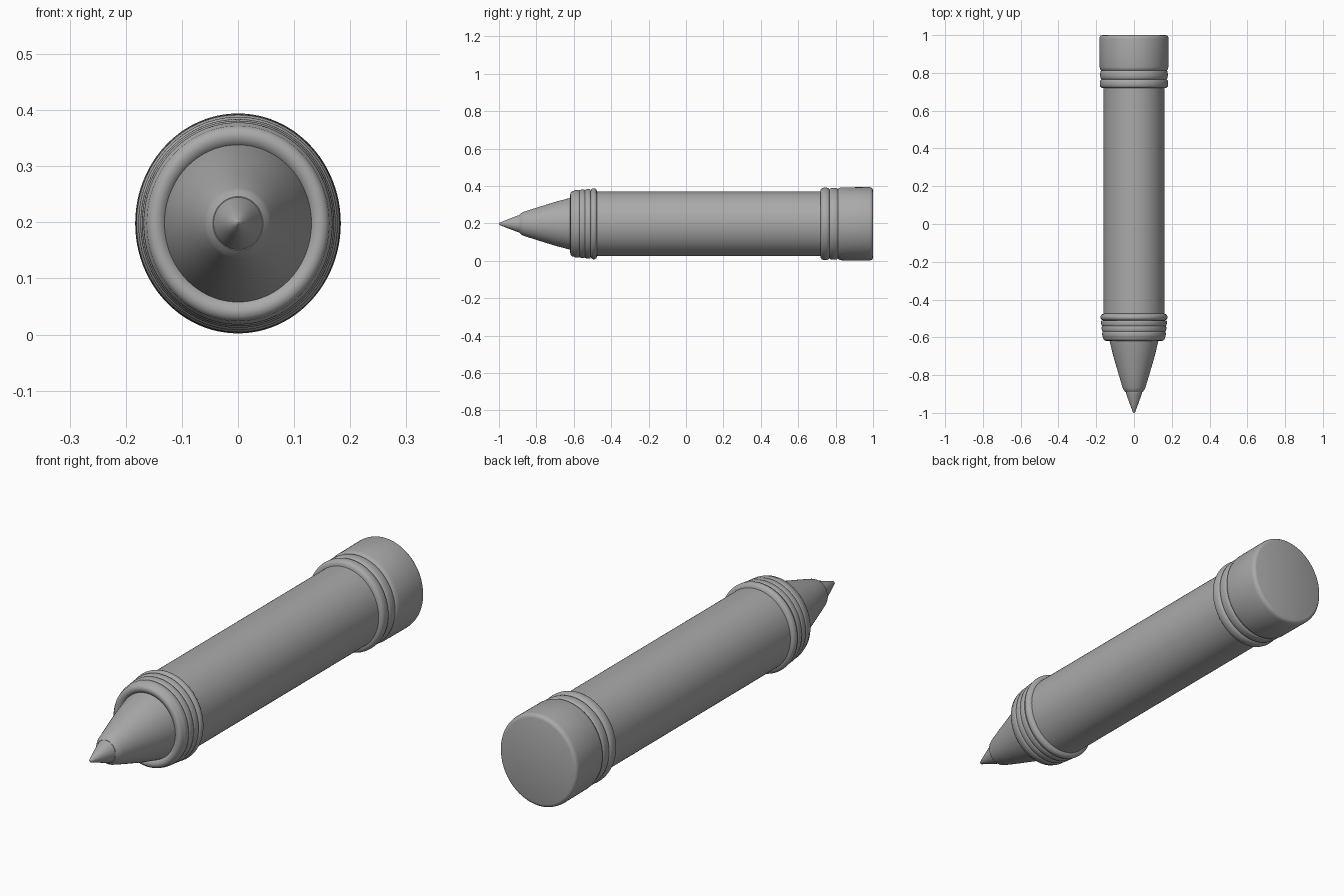
import bpy, bmesh, math

cube = bpy.data.objects.get("Cube")
if cube:
    bpy.data.objects.remove(cube, do_unlink=True)

SEGMENTS = 96
AXIS_Z = 0.198
SQUASH = 0.935  # slightly oval cross-section

grey = bpy.data.materials.new("plain_grey")
grey.use_nodes = True
colour = (0.4, 0.4, 0.4, 1)
grey.diffuse_color = colour
grey.node_tree.nodes["Principled BSDF"].inputs["Base Color"].default_value = colour


def lathe(name, profile):
    """Spin (y, radius) points around the long axis; close both ends."""
    bm = bmesh.new()
    rings = []
    for y, r in profile:
        rings.append([bm.verts.new((SQUASH * r * math.cos(a), y, AXIS_Z + r * math.sin(a)))
                      for a in (math.tau * i / SEGMENTS for i in range(SEGMENTS))])
    for a, b in zip(rings, rings[1:]):
        for i in range(SEGMENTS):
            j = (i + 1) % SEGMENTS
            bm.faces.new((a[i], a[j], b[j], b[i]))
    bm.faces.new(rings[0])
    bm.faces.new(rings[-1])
    bmesh.ops.recalc_face_normals(bm, faces=bm.faces)
    mesh = bpy.data.meshes.new(name)
    bm.to_mesh(mesh)
    bm.free()
    mesh.materials.append(grey)
    obj = bpy.data.objects.new(name, mesh)
    bpy.context.collection.objects.link(obj)
    bpy.ops.object.select_all(action="DESELECT")
    obj.select_set(True)
    bpy.context.view_layer.objects.active = obj
    bpy.ops.object.shade_smooth_by_angle(angle=math.radians(40))
    return obj


def bead(y0, y1, r0, r1, depth, steps=8):
    """Profile points of one rounded ridge between two grooves."""
    return [(y0 + (y1 - y0) * t,
             r0 + (r1 - r0) * t - depth * (1 - math.sqrt(max(0, 1 - (2 * t - 1) ** 2))))
            for t in (k / steps for k in range(steps + 1))]


# Barrel
lathe("barrel", [(-0.52, 0.172), (0.78, 0.172)])

# Sharpened cone and writing tip
lathe("cone", [(-0.89, 0.048), (-0.88, 0.058), (-0.868, 0.064), (-0.8, 0.086),
               (-0.7, 0.117), (-0.62, 0.138), (-0.58, 0.146)])
lathe("tip", [(-1, 0.002), (-0.995, 0.007), (-0.95, 0.025), (-0.9, 0.044),
              (-0.885, 0.048), (-0.86, 0.048)])

# Ridged front collar with a rounded lip
collar = [(-0.6, 0.135), (-0.613, 0.142), (-0.619, 0.155), (-0.617, 0.166), (-0.608, 0.174)]
for start, end, r in ((-0.6, -0.57, 0.18), (-0.57, -0.54, 0.183), (-0.54, -0.51, 0.186)):
    collar += bead(start, end, r - 0.001, r + 0.001, 0.004)
collar += bead(-0.51, -0.475, 0.191, 0.189, 0.016)
lathe("front_collar", collar)

# Two rounded bands ahead of the end cap
lathe("band_front", [(0.72, 0.165)] + bead(0.72, 0.768, 0.194, 0.194, 0.012) + [(0.768, 0.165)])
lathe("band_rear", [(0.765, 0.165)] + bead(0.765, 0.815, 0.192, 0.192, 0.009) + [(0.815, 0.165)])

# End cap with rounded rim
lathe("end_cap", [(0.8, 0.16), (0.812, 0.186), (0.82, 0.192), (0.832, 0.195), (0.98, 0.196),
                  (0.991, 0.194), (0.997, 0.189), (1, 0.18)])
